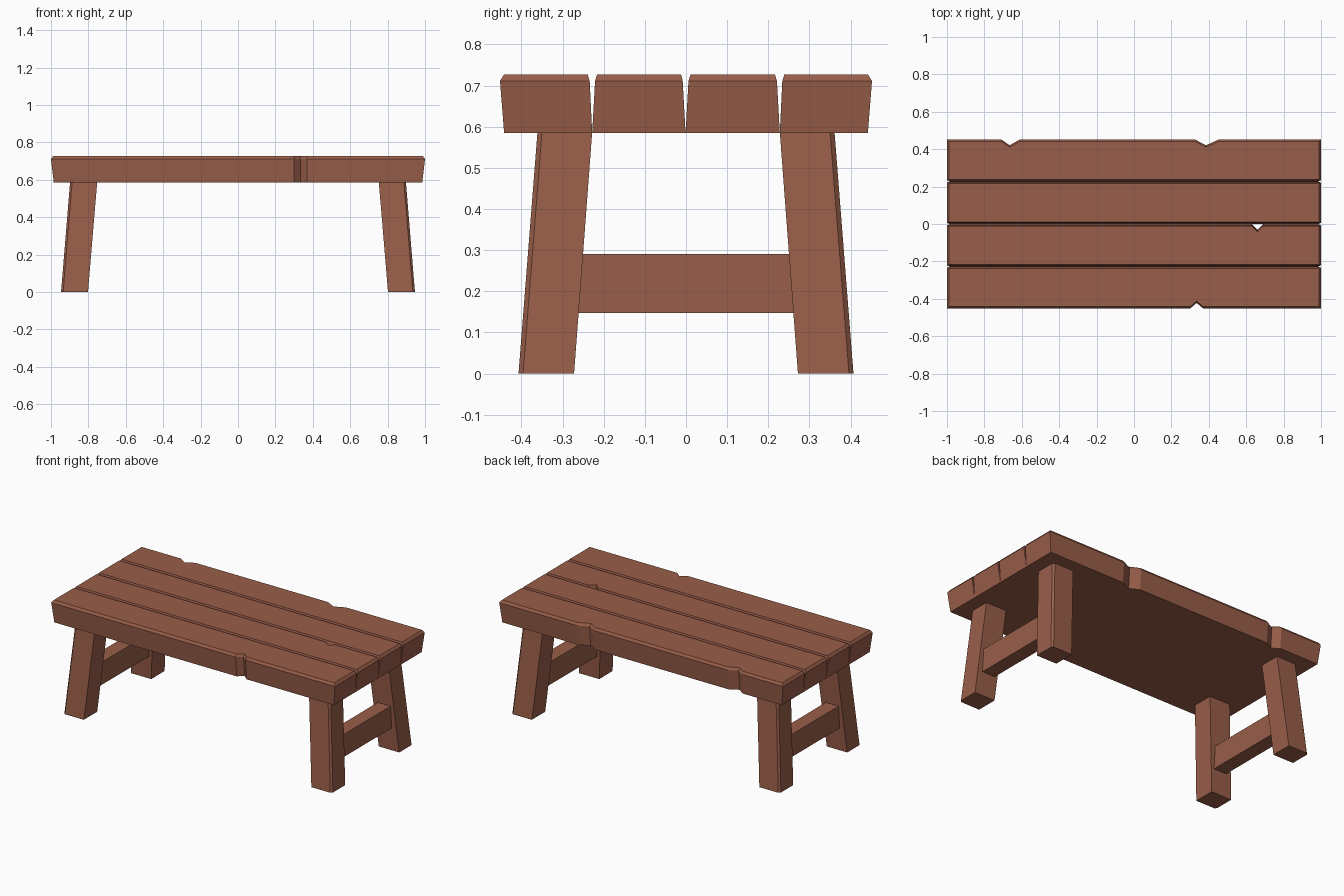
import bpy
import bmesh

if "Cube" in bpy.data.objects:
    bpy.data.objects.remove(bpy.data.objects["Cube"])

wood = bpy.data.materials.new("warm brown wood")
wood.diffuse_color = (0.318, 0.112, 0.067, 1)
wood.use_nodes = True
wood.node_tree.nodes["Principled BSDF"].inputs["Base Color"].default_value = wood.diffuse_color


def loft(name, rings):
    """Solid through a stack of matching outlines, bottom to top."""
    bm = bmesh.new()
    loops = [[bm.verts.new(p) for p in ring] for ring in rings]
    n = len(loops[0])
    bm.faces.new(loops[0][::-1])
    bm.faces.new(loops[-1])
    for low, high in zip(loops, loops[1:]):
        for i in range(n):
            j = (i + 1) % n
            bm.faces.new((low[i], low[j], high[j], high[i]))
    bmesh.ops.recalc_face_normals(bm, faces=bm.faces)
    mesh = bpy.data.meshes.new(name)
    bm.to_mesh(mesh)
    bm.free()
    mesh.materials.append(wood)
    obj = bpy.data.objects.new(name, mesh)
    bpy.context.collection.objects.link(obj)
    return obj


# Tabletop planks: levels are underside, widest line, bevelled top
LEVELS = ((0.585, 0.985), (0.711, 1.0), (0.727, 0.988))   # z, half length


def plank(name, fronts, backs, front_notches=(), back_notches=()):
    rings = []
    for (z, hx), y0, y1 in zip(LEVELS, fronts, backs):
        ring = [(-hx, y0, z)]
        for a, b, c, depth in front_notches:
            ring += [(a, y0, z), (b, y0 + depth, z), (c, y0, z)]
        ring += [(hx, y0, z), (hx, y1, z)]
        for a, b, c, depth in reversed(back_notches):
            ring += [(c, y1, z), (b, y1 - depth, z), (a, y1, z)]
        ring.append((-hx, y1, z))
        rings.append(ring)
    return loft(name, rings)


plank("plank_front", (-0.442, -0.452, -0.442), (-0.228, -0.234, -0.239),
      front_notches=[(0.30, 0.335, 0.37, 0.03)])
plank("plank_middle_front", (-0.228, -0.221, -0.216), (-0.001, -0.008, -0.012),
      back_notches=[(0.63, 0.66, 0.69, 0.03)])
plank("plank_middle_back", (-0.001, 0.006, 0.011), (0.228, 0.221, 0.216))
plank("plank_back", (0.228, 0.234, 0.239), (0.442, 0.452, 0.442),
      back_notches=[(-0.71, -0.665, -0.61, 0.031), (0.325, 0.385, 0.453, 0.031)])


# Splayed legs with a chamfered outer corner
def leg_outline(x0, x1, y0, y1, z, sx, sy, c=0.011):
    pts = [(x0, y0), (x1, y0), (x1, y1 - c), (x1 - c, y1), (x0, y1)]
    return [(sx * x, sy * y, z) for x, y in pts]


for sx, side in ((-1, "left"), (1, "right")):
    for sy, end in ((-1, "front"), (1, "back")):
        loft(f"leg_{end}_{side}", [
            leg_outline(0.802, 0.946, 0.272, 0.407, 0.0, sx, sy),
            leg_outline(0.753, 0.898, 0.228, 0.361, 0.586, sx, sy)])

    # Stretcher between the two legs of each end
    loft(f"stretcher_{side}", [
        [(sx * x, y, z) for x, y in ((0.81, -h), (0.9, -h), (0.9, h), (0.81, h))]
        for z, h in ((0.147, 0.275), (0.291, 0.265))])
